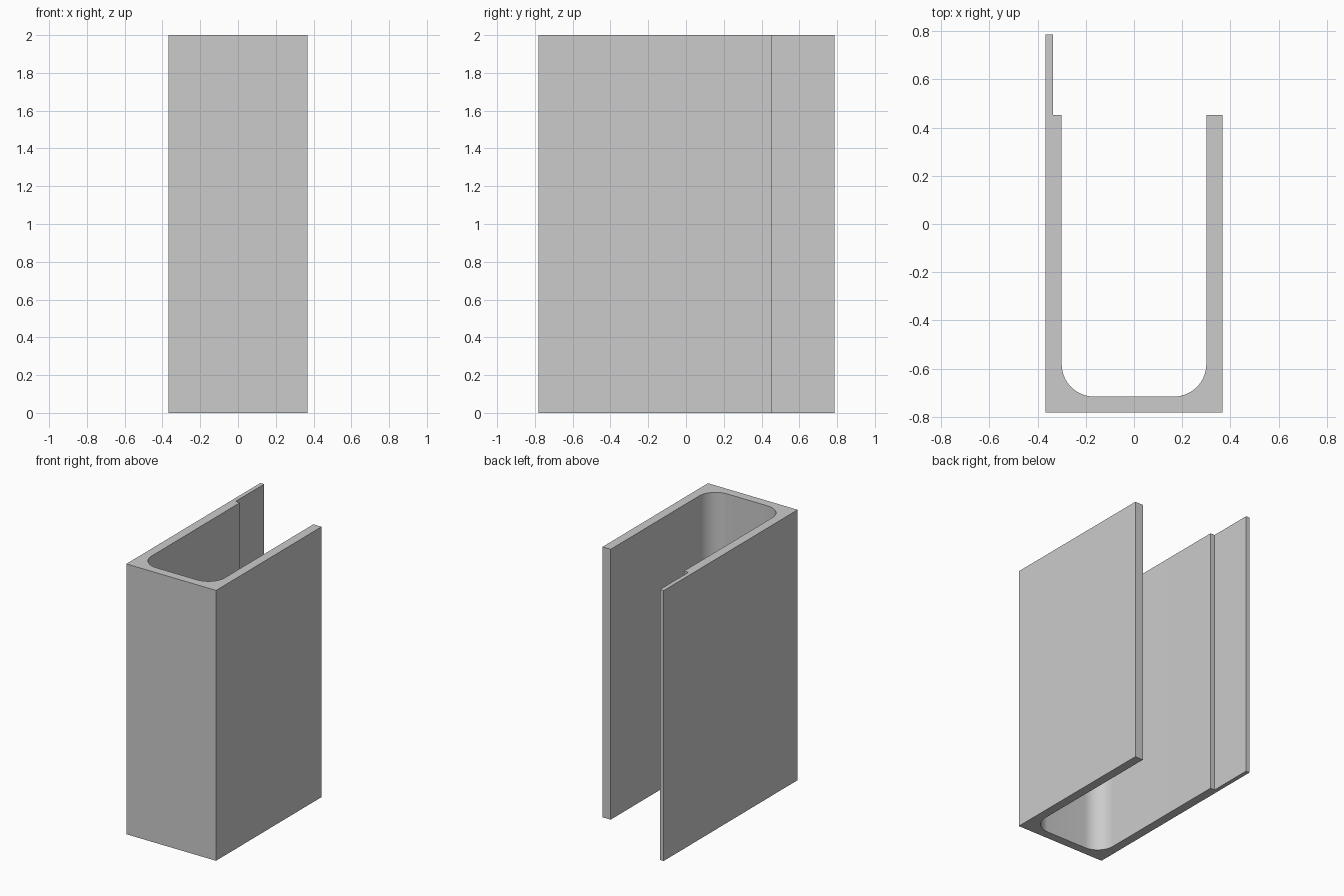
import bpy, bmesh, math

cube = bpy.data.objects.get("Cube")
if cube:
    bpy.data.objects.remove(cube, do_unlink=True)

# Main dimensions
HEIGHT = 2.0
HALF_W, INNER_W = 0.367, 0.30
FRONT, INNER_FRONT = -0.781, -0.716
SHORT_END, LONG_END = 0.452, 0.785
LIP_X = -0.336
RADIUS, STEPS = 0.135, 16


def corner(cx, cy, start):
    """Quarter-circle fillet, sweeping counter-clockwise from start."""
    return [(cx + RADIUS * math.cos(start + math.pi / 2 * i / STEPS),
             cy + RADIUS * math.sin(start + math.pi / 2 * i / STEPS))
            for i in range(STEPS + 1)]


# Channel profile: outer wall, stepped lip, then the rounded inside
centre_x, centre_y = INNER_W - RADIUS, INNER_FRONT + RADIUS
profile = [(HALF_W, SHORT_END), (HALF_W, FRONT), (-HALF_W, FRONT),
           (-HALF_W, LONG_END), (LIP_X, LONG_END), (LIP_X, SHORT_END),
           (-INNER_W, SHORT_END)]
profile += corner(-centre_x, centre_y, math.pi)
profile += corner(centre_x, centre_y, 1.5 * math.pi)
profile.append((INNER_W, SHORT_END))

# Extrude the profile upwards
bm = bmesh.new()
base = bm.faces.new([bm.verts.new((x, y, 0)) for x, y in profile])
top = bmesh.ops.extrude_face_region(bm, geom=[base], use_keep_orig=True)
bmesh.ops.translate(bm, vec=(0, 0, HEIGHT),
                    verts=[g for g in top["geom"] if isinstance(g, bmesh.types.BMVert)])
bmesh.ops.recalc_face_normals(bm, faces=bm.faces)
mesh = bpy.data.meshes.new("channel_profile")
bm.to_mesh(mesh)
bm.free()

channel = bpy.data.objects.new("channel_profile", mesh)
bpy.context.collection.objects.link(channel)

# Plain grey material
grey = bpy.data.materials.new("plain_grey")
grey.use_nodes = True
colour = (0.6, 0.6, 0.6, 1)
grey.diffuse_color = colour
grey.node_tree.nodes["Principled BSDF"].inputs["Base Color"].default_value = colour
mesh.materials.append(grey)

# Smooth fillets, sharp edges elsewhere
bpy.ops.object.select_all(action="DESELECT")
channel.select_set(True)
bpy.context.view_layer.objects.active = channel
bpy.ops.object.shade_smooth_by_angle(angle=math.radians(30))
